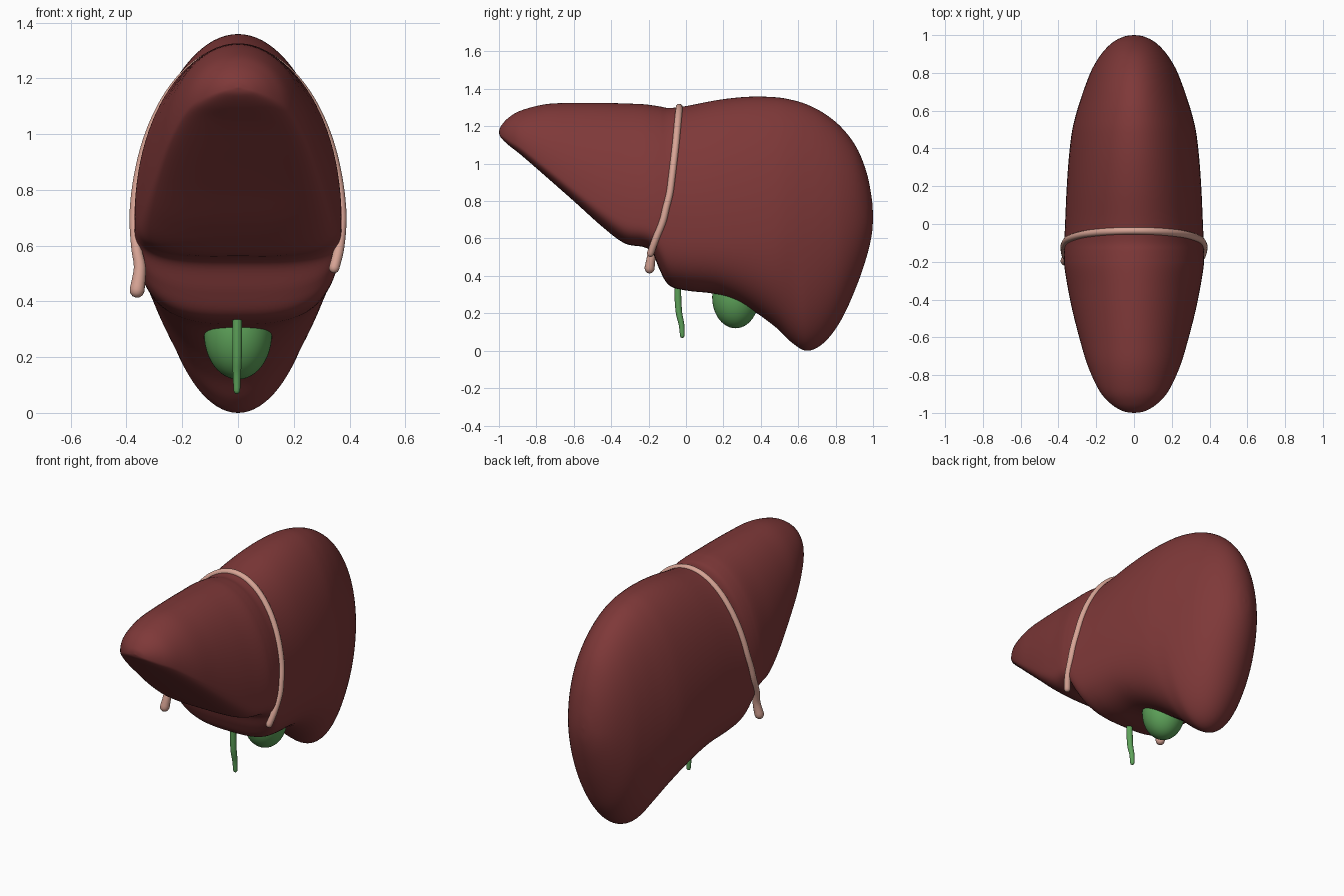
import bpy, bmesh, math
from mathutils import Vector

if "Cube" in bpy.data.objects:
    bpy.data.objects.remove(bpy.data.objects["Cube"])


def material(name, rgb):
    m = bpy.data.materials.new(name)
    m.diffuse_color = (*rgb, 1)
    m.use_nodes = True
    m.node_tree.nodes["Principled BSDF"].inputs["Base Color"].default_value = m.diffuse_color
    return m


RED = material("liver_red", (0.21, 0.04, 0.04))
PINK = material("ligament_pink", (0.68, 0.37, 0.30))
GREEN = material("bile_green", (0.11, 0.36, 0.10))

# Cross-sections along y: y, top z, bottom z, half width, widest z, squareness of underside
SECTIONS = [
    (-1.00, 1.170, 1.165, 0.004, 1.167, 2.2),
    (-0.99, 1.200, 1.140, 0.060, 1.155, 2.5),
    (-0.95, 1.245, 1.100, 0.125, 1.135, 3.0),
    (-0.88, 1.285, 1.045, 0.185, 1.095, 3.2),
    (-0.75, 1.318, 0.932, 0.245, 1.000, 3.4),
    (-0.60, 1.325, 0.800, 0.290, 0.890, 3.5),
    (-0.45, 1.325, 0.665, 0.328, 0.790, 3.5),
    (-0.33, 1.322, 0.575, 0.352, 0.730, 3.5),
    (-0.23, 1.318, 0.555, 0.368, 0.710, 3.5),
    (-0.18, 1.312, 0.525, 0.371, 0.700, 3.4),
    (-0.14, 1.306, 0.430, 0.371, 0.690, 3.2),
    (-0.09, 1.298, 0.350, 0.369, 0.680, 3.0),
    (0.00, 1.308, 0.322, 0.365, 0.670, 2.9),
    (0.18, 1.342, 0.298, 0.357, 0.670, 2.8),
    (0.34, 1.358, 0.225, 0.346, 0.660, 2.5),
    (0.48, 1.355, 0.125, 0.330, 0.650, 2.2),
    (0.57, 1.340, 0.040, 0.310, 0.650, 2.0),
    (0.65, 1.315, 0.000, 0.286, 0.650, 2.0),
    (0.74, 1.268, 0.045, 0.255, 0.660, 2.0),
    (0.83, 1.195, 0.165, 0.217, 0.670, 2.0),
    (0.91, 1.090, 0.340, 0.165, 0.690, 2.0),
    (0.965, 0.955, 0.500, 0.108, 0.700, 2.0),
    (0.993, 0.815, 0.620, 0.050, 0.710, 2.0),
    (1.00, 0.716, 0.710, 0.003, 0.713, 2.0),
]


def spline(rows, i, t):
    p = [rows[min(max(i + k, 0), len(rows) - 1)] for k in (-1, 0, 1, 2)]
    return [0.5 * (2 * b + (c - a) * t + (2 * a - 5 * b + 4 * c - d) * t * t
                   + (3 * b - a - 3 * c + d) * t ** 3) for a, b, c, d in zip(*p)]


def surface_point(row, angle):
    y, top, bottom, width, mid, square = row
    c, s = math.cos(angle), math.sin(angle)
    n = 2.0 if s > 0 else square
    h = top - mid if s > 0 else mid - bottom
    return Vector((width * math.copysign(abs(c) ** (2 / n), c), y,
                   mid + h * math.copysign(abs(s) ** (2 / n), s)))


def row_at(y):
    for i in range(len(SECTIONS) - 1):
        a, b = SECTIONS[i], SECTIONS[i + 1]
        if a[0] <= y <= b[0]:
            return [y] + spline(SECTIONS, i, (y - a[0]) / (b[0] - a[0]))[1:]


def lerp_table(table, v):
    for (a, p), (b, q) in zip(table, table[1:]):
        if v <= b:
            return p + (q - p) * max(0, (v - a) / (b - a))
    return table[-1][1]


def finish(obj, mat):
    obj.data.materials.append(mat)
    for p in obj.data.polygons:
        p.use_smooth = True


def loft(name, rings, mat):
    bm = bmesh.new()
    loops = [[bm.verts.new(p) for p in ring] for ring in rings]
    for a, b in zip(loops, loops[1:]):
        for j in range(len(a)):
            k = (j + 1) % len(a)
            bm.faces.new((a[j], a[k], b[k], b[j]))
    bm.faces.new(loops[0])
    bm.faces.new(loops[-1])
    bmesh.ops.recalc_face_normals(bm, faces=bm.faces)
    me = bpy.data.meshes.new(name)
    bm.to_mesh(me)
    bm.free()
    obj = bpy.data.objects.new(name, me)
    bpy.context.collection.objects.link(obj)
    finish(obj, mat)
    return obj


def tube(name, points, radii, mat, sides=14, steps=4):
    # Round tube through the points, with rounded ends
    rows = [(*p, r) for p, r in zip(points, radii)]
    path = [spline(rows, i, t / steps) for i in range(len(rows) - 1) for t in range(steps)]
    path.append(list(rows[-1]))
    pts = [Vector(p[:3]) for p in path]
    rad = [p[3] for p in path]
    d0, d1 = (pts[0] - pts[1]).normalized(), (pts[-1] - pts[-2]).normalized()
    caps = [(0.5, 0.86), (0.86, 0.5), (0.99, 0.1)]
    start = [(pts[0] + d0 * rad[0] * a, rad[0] * b) for a, b in reversed(caps)]
    end = [(pts[-1] + d1 * rad[-1] * a, rad[-1] * b) for a, b in caps]
    line = start + list(zip(pts, rad)) + end
    rings, side = [], Vector((0, 1, 0)) if abs(d0.y) < 0.8 else Vector((1, 0, 0))
    for i, (p, r) in enumerate(line):
        tan = (line[min(i + 1, len(line) - 1)][0] - line[max(i - 1, 0)][0]).normalized()
        side = (side - tan * side.dot(tan)).normalized()
        up = tan.cross(side)
        rings.append([p + r * (side * math.cos(k * math.tau / sides)
                               + up * math.sin(k * math.tau / sides)) for k in range(sides)])
    return loft(name, rings, mat)


# Liver body: one smooth loft
N, STEPS = 96, 6
body_rows = [spline(SECTIONS, i, t / STEPS)
             for i in range(len(SECTIONS) - 1) for t in range(STEPS)] + [SECTIONS[-1]]
loft("liver_body", [[surface_point(r, k * math.tau / N) for k in range(N)]
                    for r in body_rows], RED)

# Ligament: band hugging the surface between the two lobes
Y_OF_Z = [(0.5, -0.19), (0.65, -0.135), (0.85, -0.085), (1.1, -0.055), (1.31, -0.035)]
band = []
for k in range(25):
    angle = math.pi * k / 24
    y = -0.04
    for _ in range(5):
        p = surface_point(row_at(y), angle)
        y = lerp_table(Y_OF_Z, p.z)
    band.append(p)
right_end = [Vector((0.345, -0.19, 0.52)), Vector((0.362, -0.165, 0.59))]
left_end = [Vector((-0.364, -0.165, 0.59)), Vector((-0.352, -0.182, 0.52)),
            Vector((-0.362, -0.195, 0.44))]
pts = right_end + band + left_end
tube("ligament", pts, [0.019] * (len(pts) - 2) + [0.022, 0.027], PINK)

# Gallbladder under the right lobe
bpy.ops.mesh.primitive_uv_sphere_add(segments=48, ring_count=24, location=(0, 0.265, 0.285))
gall = bpy.context.object
gall.name = "gallbladder"
gall.scale = (0.122, 0.125, 0.165)
finish(gall, GREEN)

# Bile duct hanging from the underside
tube("bile_duct", [(-0.003, -0.045, 0.38), (-0.003, -0.043, 0.28), (-0.003, -0.037, 0.2),
                   (-0.004, -0.024, 0.14), (-0.004, -0.020, 0.08)],
     [0.018, 0.018, 0.017, 0.015, 0.012], GREEN)
